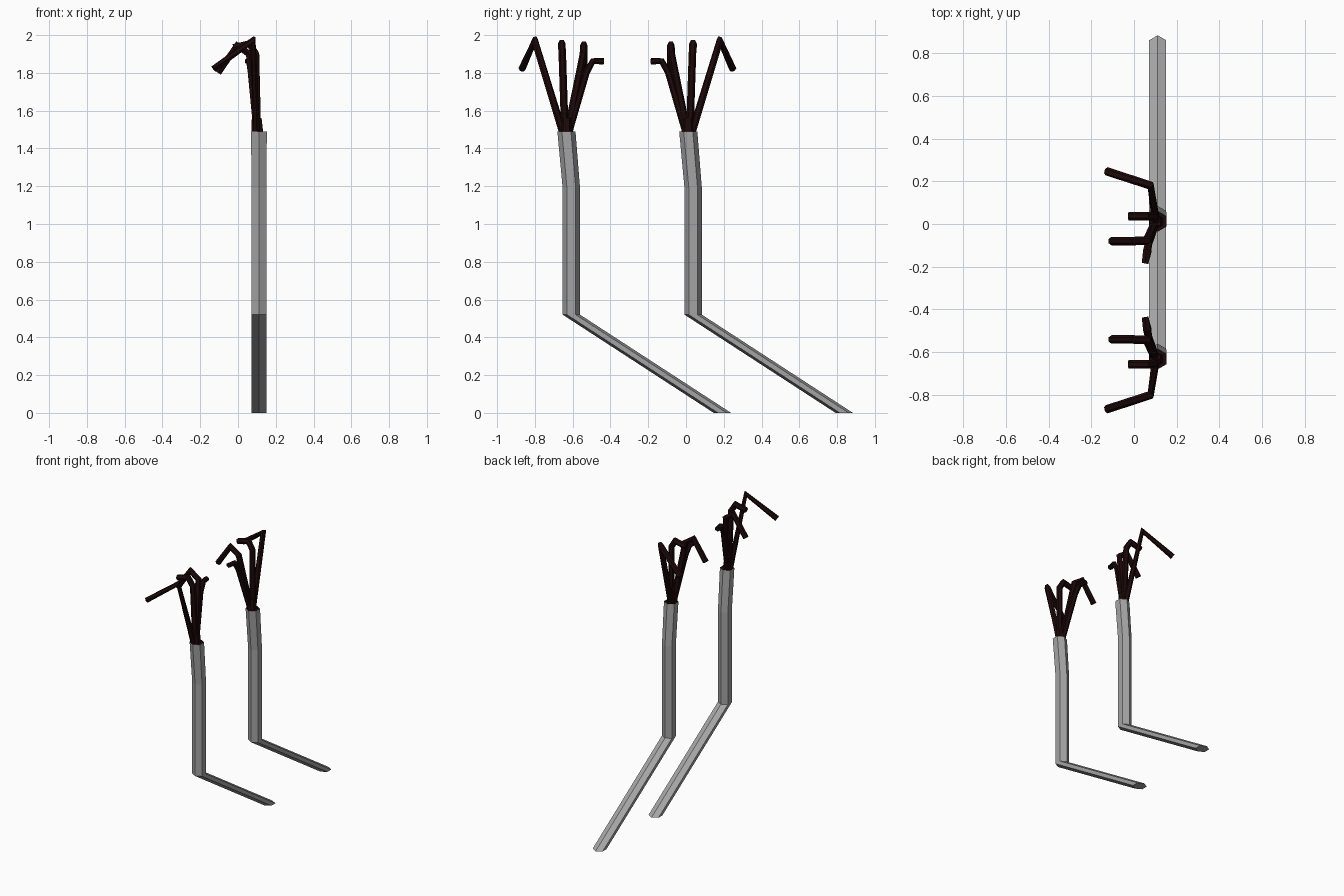
import bpy, bmesh, math
from mathutils import Vector

if "Cube" in bpy.data.objects:
    bpy.data.objects.remove(bpy.data.objects["Cube"])


def material(name, rgb):
    m = bpy.data.materials.new(name)
    m.diffuse_color = (*rgb, 1)
    m.use_nodes = True
    m.node_tree.nodes["Principled BSDF"].inputs["Base Color"].default_value = m.diffuse_color
    return m


GREY = material("sleeve grey", (0.37, 0.37, 0.37))
DARK = material("dark skin", (0.012, 0.0025, 0.0025))


def loft(name, rings, mat, dark_top=False):
    """Join equal-sided rings into a closed flat-faced tube."""
    bm = bmesh.new()
    loops = [[bm.verts.new(p) for p in ring] for ring in rings]
    n = len(loops[0])
    for a, b in zip(loops, loops[1:]):
        for i in range(n):
            j = (i + 1) % n
            bm.faces.new((a[i], a[j], b[j], b[i]))
    bm.faces.new(loops[0][::-1])
    top = bm.faces.new(loops[-1])
    if dark_top:
        top.material_index = 1
    bmesh.ops.recalc_face_normals(bm, faces=bm.faces)
    me = bpy.data.meshes.new(name)
    bm.to_mesh(me)
    bm.free()
    me.materials.append(mat)
    if dark_top:
        me.materials.append(DARK)
    ob = bpy.data.objects.new(name, me)
    bpy.context.collection.objects.link(ob)
    return ob


def level_ring(x, y, z, r):
    """Horizontal hexagon with a corner facing front and back."""
    return [Vector((x + r * math.sin(k * math.pi / 3), y + r * math.cos(k * math.pi / 3), z))
            for k in range(6)]


def tube(name, pts, r, mat, sides=6):
    """Bent finger along a path with mitred joints."""
    pts = [Vector(p) for p in pts]
    dirs = [(b - a).normalized() for a, b in zip(pts, pts[1:])]
    rings = []
    for i, p in enumerate(pts):
        d0, d1 = dirs[max(i - 1, 0)], dirs[min(i, len(dirs) - 1)]
        t = (d0 + d1).normalized()
        u = Vector((0, 1, 0))
        if abs(t.y) > 0.9:
            u = Vector((1, 0, 0))
        u = (u - t * u.dot(t)).normalized()
        if abs(t.y) > 0.9:
            u = t.cross(u)
        v = t.cross(u)
        stretch = min(1 / max(t.dot(d0), 0.3), 1.25)
        rings.append([p + (u * math.cos(a) + v * math.sin(a) * stretch) * r
                      for a in (2 * math.pi * k / sides for k in range(sides))])
    return loft(name, rings, mat)


# Sleeve centre line (y, z, radius); finger paths relative to the wrist
SLEEVE = [(0.838, 0.0, 0.046), (0.038, 0.52, 0.046), (0.038, 1.19, 0.046), (0.012, 1.49, 0.048)]
FINGERS = {
    "little_finger": [(0.10, 0.018, 1.48), (0.078, 0.168, 1.972), (-0.128, 0.235, 1.822)],
    "middle_finger": [(0.105, 0.008, 1.48), (0.095, 0.022, 1.90), (0.06, 0.025, 1.955),
                      (-0.025, 0.025, 1.935)],
    "index_finger": [(0.10, -0.004, 1.48), (0.06, -0.09, 1.90), (-0.005, -0.092, 1.945),
                     (-0.105, -0.092, 1.80)],
    "thumb": [(0.10, -0.012, 1.48), (0.068, -0.105, 1.80), (0.062, -0.14, 1.862),
              (0.052, -0.197, 1.862)],
}

# Two arms: sleeves are parallel, hands mirror each other
for side, y0, flip in (("back", 0.0, 1), ("front", -0.645, -1)):
    loft(side + "_sleeve", [level_ring(0.111, y + y0, z, r) for y, z, r in SLEEVE],
         GREY, dark_top=True)
    wrist = y0 + 0.012
    for name, path in FINGERS.items():
        tube(side + "_" + name, [(x, wrist + flip * y, z) for x, y, z in path],
             0.018 if name == "thumb" else 0.02, DARK)
    # palm stub where the fingers meet
    loft(side + "_palm", [level_ring(0.102, wrist, 1.485, 0.036),
                          level_ring(0.099, wrist, 1.56, 0.03)], DARK)
